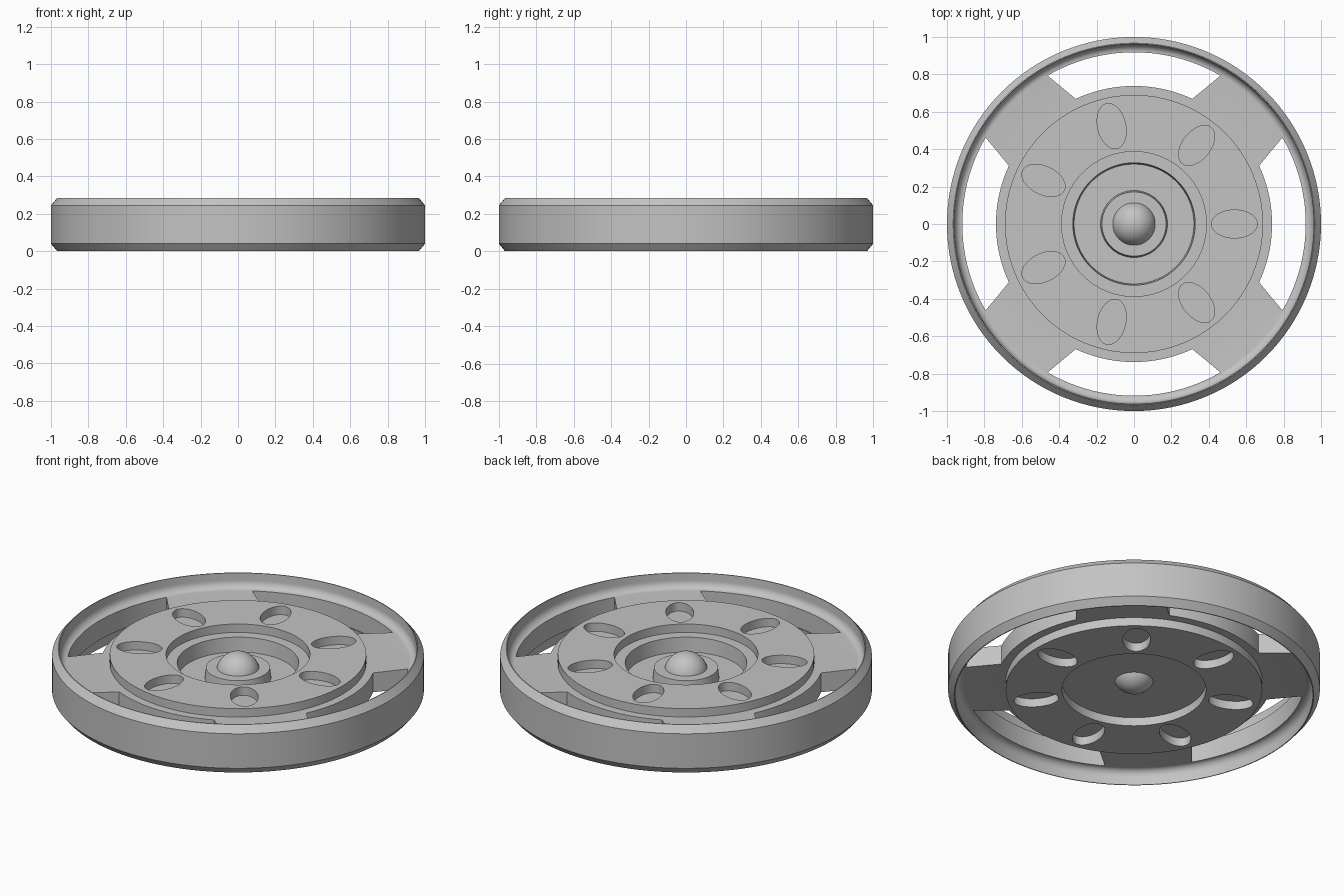
import bpy, bmesh
from math import sin, cos, pi, radians

if "Cube" in bpy.data.objects:
    bpy.data.objects.remove(bpy.data.objects["Cube"])

grey = bpy.data.materials.new("plain_grey")
grey.use_nodes = True
COLOUR = (0.55, 0.55, 0.55, 1)
grey.diffuse_color = COLOUR
grey.node_tree.nodes["Principled BSDF"].inputs["Base Color"].default_value = COLOUR

HEIGHT = 0.285
PLATE_LOW, PLATE_TOP = 0.085, 0.2      # spoked plate
DISC_LOW, DISC_TOP = 0.035, 0.25       # raised annular faces
SEGMENTS = 128


def add_object(name, bm):
    bmesh.ops.recalc_face_normals(bm, faces=bm.faces)
    mesh = bpy.data.meshes.new(name)
    bm.to_mesh(mesh)
    bm.free()
    mesh.materials.append(grey)
    obj = bpy.data.objects.new(name, mesh)
    bpy.context.collection.objects.link(obj)
    return obj


def lathe(name, profile):
    """Spin a (radius, z) profile, starting and ending on the axis."""
    bm = bmesh.new()
    verts = [bm.verts.new((r, 0, z)) for r, z in profile]
    edges = [bm.edges.new(pair) for pair in zip(verts, verts[1:])]
    bmesh.ops.spin(bm, geom=verts + edges, cent=(0, 0, 0), axis=(0, 0, 1),
                   angle=2 * pi, steps=SEGMENTS, use_merge=True)
    bmesh.ops.remove_doubles(bm, verts=bm.verts, dist=1e-5)
    return add_object(name, bm)


def add_prism(bm, outline, low, high):
    face = bm.faces.new([bm.verts.new((x, y, low)) for x, y in outline])
    top = bmesh.ops.extrude_face_region(bm, geom=[face])["geom"]
    moved = [v for v in top if isinstance(v, bmesh.types.BMVert)]
    bmesh.ops.translate(bm, verts=moved, vec=(0, 0, high - low))


def arc(radius, start, end, steps):
    angles = [start + (end - start) * i / steps for i in range(steps + 1)]
    return [(radius * cos(a), radius * sin(a)) for a in angles]


def fillet(z, side):
    """Concave quarter round from the plate up (or down) to the rim wall."""
    return [(0.92 + 0.04 * sin(t * pi / 16), z + side * 0.045 * (1 - cos(t * pi / 16)))
            for t in range(9)]


# Body profile: hub and well, raised face, plate, rim, then the underside
profile = [(0, 0.174), (0.172, 0.174), (0.179, 0.115), (0.32, 0.115),
           (0.327, PLATE_TOP), (0.387, PLATE_TOP), (0.387, DISC_TOP),
           (0.69, DISC_TOP), (0.69, PLATE_TOP)]
profile += fillet(PLATE_TOP, 1)
profile += [(0.962, HEIGHT), (0.967, HEIGHT), (1, 0.245),
            (1, 0.04), (0.967, 0), (0.962, 0)]
profile += fillet(PLATE_LOW, -1)[::-1]
profile += [(0.69, PLATE_LOW), (0.69, DISC_LOW), (0.387, DISC_LOW),
            (0.387, PLATE_LOW), (0, PLATE_LOW)]
wheel = lathe("wheel_body", profile)

# Four openings between the spokes
bm = bmesh.new()
for i in range(4):
    mid = i * pi / 2
    inner, outer = radians(25), radians(30.2)
    add_prism(bm, arc(0.738, mid - inner, mid + inner, 18)
              + arc(0.918, mid + outer, mid - outer, 22), -0.1, 0.4)
openings = add_object("opening_cutter", bm)

# Seven oval pockets on each raised face
bm = bmesh.new()
for i in range(7):
    a = i * 2 * pi / 7
    oval = []
    for j in range(40):
        t = j * 2 * pi / 40
        u, v = 0.537 + 0.123 * cos(t), 0.075 * sin(t)
        oval.append((u * cos(a) - v * sin(a), u * sin(a) + v * cos(a)))
    add_prism(bm, oval, -0.1, PLATE_LOW)
    add_prism(bm, oval, PLATE_TOP, 0.4)
pockets = add_object("pocket_cutter", bm)

# Cut the body, then discard the cutters
for cutter in (openings, pockets):
    cut = wheel.modifiers.new(cutter.name, "BOOLEAN")
    cut.operation = "DIFFERENCE"
    cut.solver = "EXACT"
    cut.object = cutter
bpy.context.view_layer.update()
graph = bpy.context.evaluated_depsgraph_get()
cut_mesh = bpy.data.meshes.new_from_object(wheel.evaluated_get(graph))
wheel.modifiers.clear()
wheel.data = cut_mesh
for cutter in (openings, pockets):
    bpy.data.objects.remove(cutter)

# Centre ball, showing on both sides
bm = bmesh.new()
bmesh.ops.create_uvsphere(bm, u_segments=48, v_segments=24, radius=0.118)
bmesh.ops.translate(bm, verts=bm.verts, vec=(0, 0, HEIGHT / 2))
ball = add_object("centre_ball", bm)

# Smooth the round surfaces and keep the machined edges crisp
for obj in (wheel, ball):
    bpy.ops.object.select_all(action="DESELECT")
    obj.select_set(True)
    bpy.context.view_layer.objects.active = obj
    bpy.ops.object.shade_smooth_by_angle(angle=radians(30))
